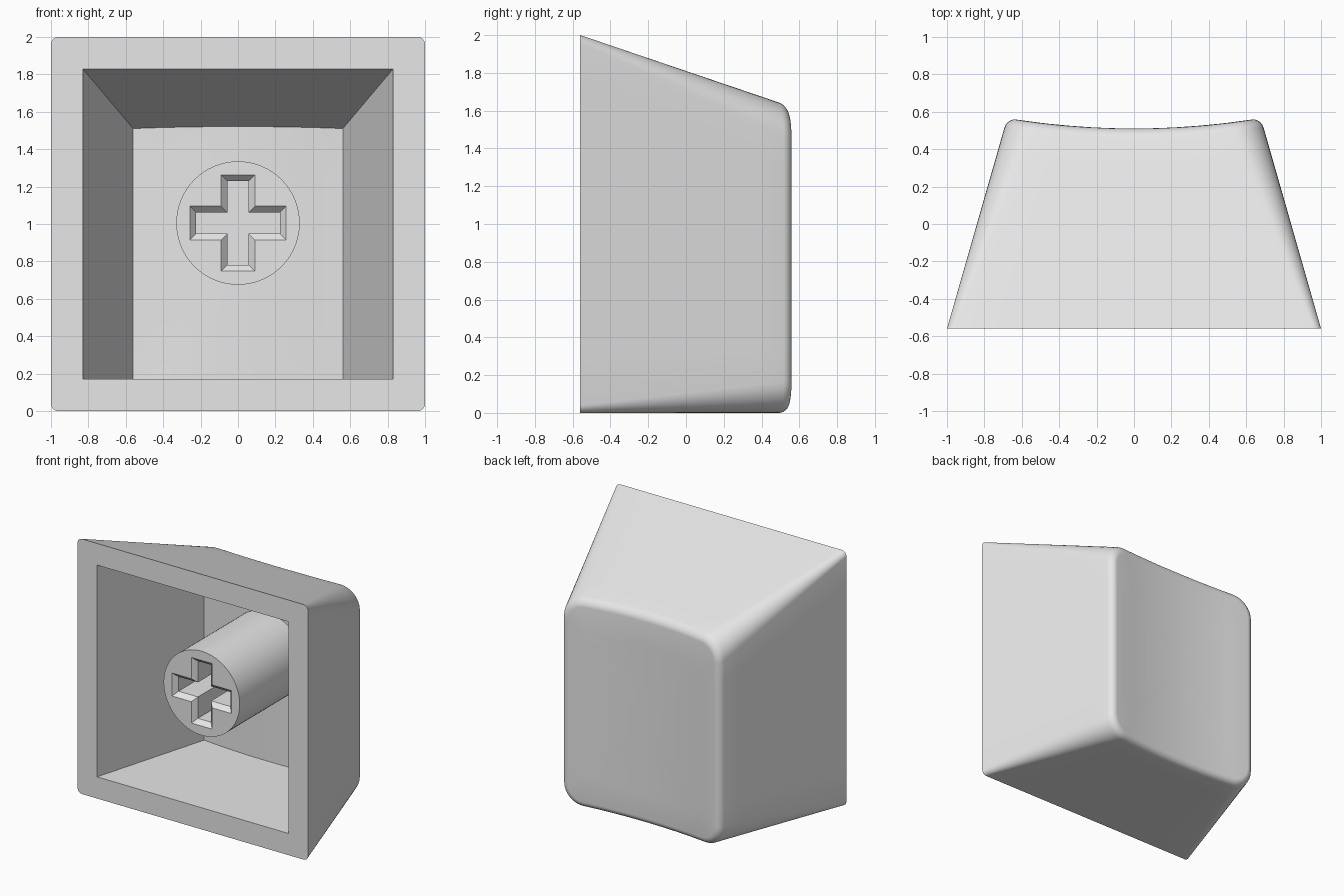
import bpy
import bmesh
from math import sin, cos, pi, radians

cube = bpy.data.objects.get("Cube")
if cube:
    bpy.data.objects.remove(cube)

grey = bpy.data.materials.new("light_grey_plastic")
grey.use_nodes = True
grey.diffuse_color = (0.8, 0.8, 0.8, 1)
grey.node_tree.nodes["Principled BSDF"].inputs["Base Color"].default_value = (0.8, 0.8, 0.8, 1)

FRONT, DEPTH = -0.56, 1.12
WALL, FILLET = 0.17, 0.05
ARC, SIDE = 8, 8          # segments per corner and per straight side
CENTRE_Z = 1.005


def finish(bm, name):
    """Turn a bmesh into a smooth shaded object with sharp edges kept."""
    bmesh.ops.remove_doubles(bm, verts=bm.verts, dist=0.0005)
    bmesh.ops.recalc_face_normals(bm, faces=bm.faces)
    mesh = bpy.data.meshes.new(name)
    bm.to_mesh(mesh)
    bm.free()
    mesh.materials.append(grey)
    obj = bpy.data.objects.new(name, mesh)
    bpy.context.collection.objects.link(obj)
    bpy.ops.object.select_all(action='DESELECT')
    obj.select_set(True)
    bpy.context.view_layer.objects.active = obj
    bpy.ops.object.shade_smooth_by_angle(angle=radians(30))
    return obj


def bridge(bm, a, b):
    for i in range(len(a)):
        j = (i + 1) % len(a)
        bm.faces.new((a[i], a[j], b[j], b[i]))


def dish(x):
    """Depth of the scooped back face at x."""
    return 0.51 + 0.05 * (x / 0.64) ** 2


def section(y, inset=0.0, square=False):
    """Rounded rectangle outline of the tapered body at depth y, as (x, z)."""
    t = (y - FRONT) / DEPTH
    half = 1 - 0.32 * t - inset
    low, high = inset, 2 - 0.38 * t - inset
    r = 0 if square else max(0.04 + 0.13 * t - inset, 0.01)
    corners = [(half - r, high - r), (r - half, high - r),
               (r - half, low + r), (half - r, low + r)]
    points = []
    for k, (cx, cz) in enumerate(corners):
        for i in range(ARC + 1):
            a = pi / 2 * (k + i / ARC)
            points.append((cx + r * cos(a), cz + r * sin(a)))
        (ax, az), (bx, bz) = points[-1], corners[(k + 1) % 4]
        a = pi / 2 * (k + 1)
        bx, bz = bx + r * cos(a), bz + r * sin(a)
        for i in range(1, SIDE):
            points.append((ax + (bx - ax) * i / SIDE, az + (bz - az) * i / SIDE))
    return points


def ring(depth_at, inset=0.0, square=False):
    """Outline whose depth follows a function of x."""
    out = []
    for j, (x, z) in enumerate(section(FRONT + DEPTH, inset, square)):
        y = depth_at(x)
        px, pz = section(y, inset, square)[j]
        out.append((px, y, pz))
    return out


def panel(outline, depth_at):
    """Concentric rings that fill an outline with a scooped surface."""
    cz = sum(p[2] for p in outline) / len(outline)
    return [[(x * s, depth_at(x * s), cz + (z - cz) * s) for x, y, z in outline]
            for s in (0.75, 0.5, 0.25, 0.0)]


# Cap shell: scooped back, rounded rim, tapered sides, front lip, cavity
rim = []
for k in range(7):
    a = pi / 2 * k / 6
    rim.append(ring(lambda x: dish(x) - FILLET + FILLET * sin(a), FILLET * (1 - cos(a))))
back = panel(rim[-1], dish)
sides = [ring(lambda x: FRONT + (dish(x) - FILLET - FRONT) * k / 8) for k in range(8)]
lip = ring(lambda x: FRONT, WALL, True)
cavity_end = ring(lambda x: dish(x) - 0.16, WALL, True)
cavity_panel = panel(cavity_end, lambda x: dish(x) - 0.16)
loops = back[::-1] + rim[::-1] + sides[::-1] + [lip, cavity_end] + cavity_panel

bm = bmesh.new()
verts = [[bm.verts.new(p) for p in loop] for loop in loops]
for a, b in zip(verts, verts[1:]):
    bridge(bm, a, b)
finish(bm, "cap_shell")


# Stem: round post with a chamfered cross socket
def cross(bm, y, arm, thick):
    quarter = [(arm, -thick), (arm, thick), (thick, thick)]
    points = []
    for k in range(4):
        for x, z in quarter:
            for _ in range(k):
                x, z = -z, x
            points.append(bm.verts.new((x, y, CENTRE_Z + z)))
    return points


def circle(bm, y, radius, n=64):
    return [bm.verts.new((radius * cos(2 * pi * i / n), y, CENTRE_Z + radius * sin(2 * pi * i / n)))
            for i in range(n)]


bm = bmesh.new()
stem_front = -0.45
outer, base = circle(bm, stem_front, 0.33), circle(bm, 0.42, 0.33)
mouth = cross(bm, stem_front, 0.257, 0.09)
throat = cross(bm, stem_front + 0.035, 0.225, 0.057)
floor = cross(bm, stem_front + 0.45, 0.225, 0.057)
edges = [bm.edges.new((loop[i - 1], loop[i])) for loop in (outer, mouth) for i in range(len(loop))]
bmesh.ops.triangle_fill(bm, edges=edges, use_beauty=True, normal=(0, -1, 0))
bridge(bm, outer, base)
bridge(bm, mouth, throat)
bridge(bm, throat, floor)
bm.faces.new(floor)
bm.faces.new(base)
finish(bm, "stem")
